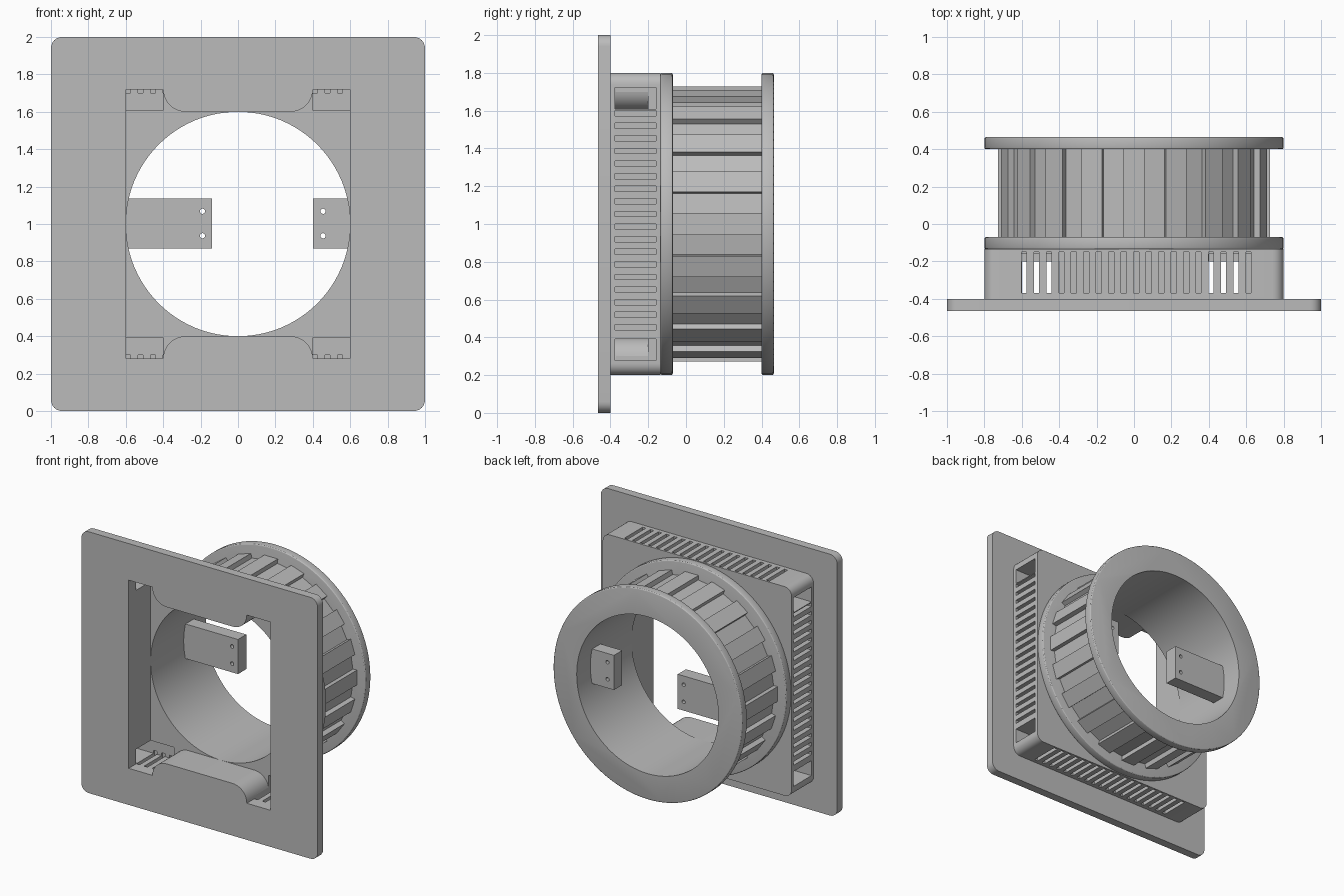
import bpy, bmesh
from math import sin, cos, pi, radians

old = bpy.data.objects.get("Cube")
if old:
    bpy.data.objects.remove(old)

MID = 1.0  # height of the central axis

grey = bpy.data.materials.new("plain grey")
grey.use_nodes = True
COLOUR = (0.5, 0.5, 0.5, 1)
grey.diffuse_color = COLOUR
grey.node_tree.nodes["Principled BSDF"].inputs["Base Color"].default_value = COLOUR


def add_prism(bm, pts, y0, y1):
    """Extrude an (x, z) outline, measured from the axis, along y."""
    face = bm.faces.new([bm.verts.new((x, y0, z + MID)) for x, z in pts])
    out = bmesh.ops.extrude_face_region(bm, geom=[face])
    verts = [v for v in out["geom"] if isinstance(v, bmesh.types.BMVert)]
    bmesh.ops.translate(bm, verts=verts, vec=(0, y1 - y0, 0))


def add_box(bm, x0, x1, y0, y1, z0, z1):
    add_prism(bm, [(x0, z0), (x1, z0), (x1, z1), (x0, z1)], y0, y1)


def finish(bm, name):
    bmesh.ops.recalc_face_normals(bm, faces=bm.faces[:])
    mesh = bpy.data.meshes.new(name)
    bm.to_mesh(mesh)
    bm.free()
    mesh.materials.append(grey)
    ob = bpy.data.objects.new(name, mesh)
    bpy.context.collection.objects.link(ob)
    return ob


def prism(name, pts, y0, y1):
    bm = bmesh.new()
    add_prism(bm, pts, y0, y1)
    return finish(bm, name)


def circle(r, n=96, cx=0, cz=0):
    return [(cx + r * cos(2 * pi * i / n), cz + r * sin(2 * pi * i / n)) for i in range(n)]


def rounded_square(h, r, n=6):
    pts = []
    for q, (sx, sz) in enumerate([(1, 1), (-1, 1), (-1, -1), (1, -1)]):
        for i in range(n + 1):
            a = (q + i / n) * pi / 2
            pts.append((sx * (h - r) + r * cos(a), sz * (h - r) + r * sin(a)))
    return pts


def carve(ob, cutters, bevel=0):
    """Round the rims, subtract the cutters and bake the result."""
    if bevel:
        b = ob.modifiers.new("rim", "BEVEL")
        b.width, b.segments = bevel, 3
    for c in cutters:
        m = ob.modifiers.new("cut", "BOOLEAN")
        m.operation, m.solver, m.object = "DIFFERENCE", "EXACT", c
    dg = bpy.context.evaluated_depsgraph_get()
    mesh = bpy.data.meshes.new_from_object(ob.evaluated_get(dg))
    ob.modifiers.clear()
    ob.data = mesh
    bpy.ops.object.select_all(action="DESELECT")
    ob.select_set(True)
    bpy.context.view_layer.objects.active = ob
    bpy.ops.object.shade_smooth_by_angle(angle=radians(25))


# Cutters: round bore and front opening with rounded tabs at top and bottom
bore = prism("bore_cutter", circle(0.6), -0.3, 0.7)
arc = [(0.28 + 0.12 * cos(a), 0.72 - 0.12 * sin(a)) for a in [i * pi / 20 for i in range(11)]]
quarter = [(0.6, 0.72)] + arc
upper = quarter + [(-x, z) for x, z in reversed(quarter)]
opening = prism("opening_cutter", upper + [(-x, -z) for x, z in upper], -0.6, -0.2)

# Cutters: side windows at the corners, and vent slots on all four sides
bm = bmesh.new()
for s in (-1, 1):
    for t in (-1, 1):
        x0, x1 = sorted((s * 0.4, s * 0.9))
        z0, z1 = sorted((t * 0.608, t * 0.722))
        add_box(bm, x0, x1, -0.375, -0.16, z0, z1)
windows = finish(bm, "window_cutter")

bm = bmesh.new()
PITCH, HALF = 0.0667, 0.014
for s in (-1, 1):
    near, far = sorted((s * 0.7, s * 0.9))
    for i in range(18):
        c = (i - 8.5) * PITCH + 0.02
        add_box(bm, near, far, -0.375, -0.16, c - HALF, c + HALF)
    for i in range(19):
        c = (i - 9) * PITCH + 0.012
        add_box(bm, c - HALF, c + HALF, -0.37, -0.15, near, far)
slots = finish(bm, "slot_cutter")

# Front plate and vented housing
plate = prism("front_plate", rounded_square(1.0, 0.06), -0.465, -0.4)
carve(plate, [opening])
housing = prism("vent_housing", rounded_square(0.8, 0.06), -0.4, -0.135)
carve(housing, [opening, bore, windows, slots])

# Two round collars with softened rims
for name, y0, y1 in (("front_collar", -0.135, -0.07), ("rear_collar", 0.4, 0.465)):
    carve(prism(name, circle(0.8), y0, y1), [bore], bevel=0.01)

# Ribbed drum: twenty raised flat ribs with gaps of equal width
ribs = []
for i in range(20):
    for r, a in ((0.695, -4.5), (0.73, -4.5), (0.73, 4.5), (0.695, 4.5)):
        t = radians(18 * i + a)
        ribs.append((r * cos(t), r * sin(t)))
carve(prism("ribbed_drum", ribs, -0.07, 0.4), [bore])

# Mounting brackets inside the bore, each with two screw holes
for name, x0, x1, hx in (("long_bracket", -0.63, -0.14, -0.19), ("short_bracket", 0.4, 0.63, 0.455)):
    bm = bmesh.new()
    add_box(bm, x0, x1, 0.2, 0.3, -0.13, 0.135)
    bracket = finish(bm, name)
    bm = bmesh.new()
    for hz in (-0.063, 0.068):
        add_prism(bm, circle(0.014, 16, hx, hz), 0.1, 0.4)
    holes = finish(bm, "hole_cutter")
    carve(bracket, [holes])
    bpy.data.objects.remove(holes)

for c in (bore, opening, windows, slots):
    bpy.data.objects.remove(c)
